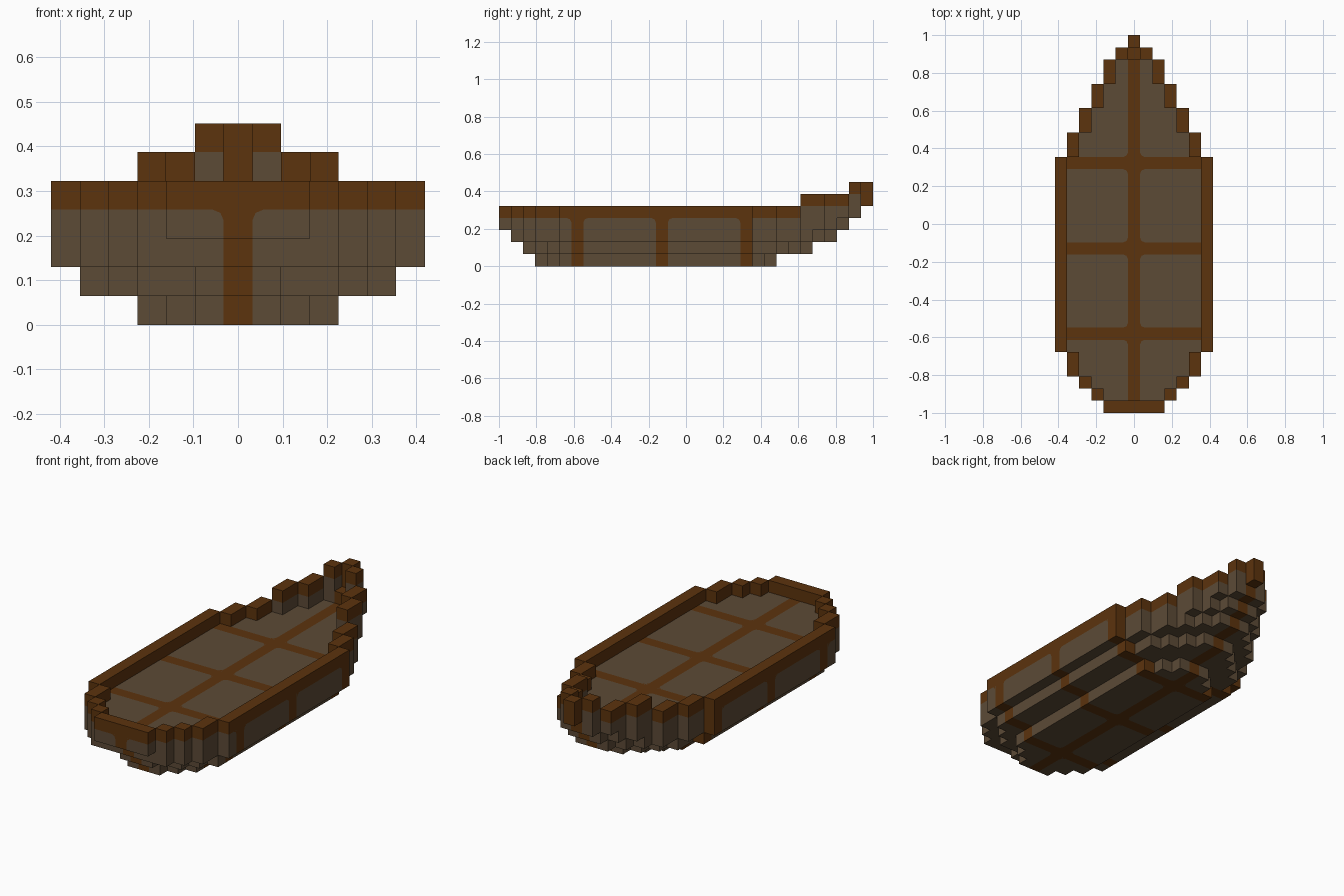
import bpy
import bmesh
from mathutils import Vector

if "Cube" in bpy.data.objects:
    bpy.data.objects.remove(bpy.data.objects["Cube"])

U = 2 / 31                  # size of one block
RIBS = (6, 13, 20)          # rows that carry a dark cross rib


def material(name, rgb):
    m = bpy.data.materials.new(name)
    m.use_nodes = True
    m.diffuse_color = (*rgb, 1)
    bsdf = next(n for n in m.node_tree.nodes if n.type == 'BSDF_PRINCIPLED')
    bsdf.inputs["Base Color"].default_value = (*rgb, 1)
    bsdf.inputs["Roughness"].default_value = 0.9
    return m


MATS = [material("weathered_plank", (0.107, 0.069, 0.037)),
        material("dark_brown_wood", (0.107, 0.033, 0.004))]


def make_object(name, bm):
    mesh = bpy.data.meshes.new(name)
    bm.to_mesh(mesh)
    bm.free()
    for m in MATS:
        mesh.materials.append(m)
    ob = bpy.data.objects.new(name, mesh)
    bpy.context.collection.objects.link(ob)
    return ob


def widths(*runs):
    """Half width in blocks for each row, from (first row, last row, half width)."""
    return {j: w for a, b, w in runs for j in range(a, b + 1)}


def slab(k, plan):
    return {(i, j, k) for j, w in plan.items() for i in range(-w, w + 1)}


# Plans of the hull steps, keel upward
PLANS = [
    widths((3, 3, 1), (4, 4, 2), (5, 20, 3), (21, 21, 2), (22, 22, 1)),
    widths((2, 2, 1), (3, 3, 3), (4, 4, 4), (5, 20, 5), (21, 22, 4),
           (23, 23, 3), (24, 24, 2), (25, 25, 1)),
    widths((1, 1, 3), (2, 2, 4), (3, 4, 5), (5, 20, 6), (21, 22, 5),
           (23, 24, 4), (25, 25, 3), (26, 26, 2), (27, 27, 1)),
    widths((0, 0, 2), (1, 1, 3), (2, 2, 4), (3, 4, 5), (5, 20, 6), (21, 22, 5),
           (23, 24, 4), (25, 26, 3), (27, 27, 2), (28, 28, 1)),
]
RIM = widths((0, 0, 2), (1, 1, 3), (2, 2, 4), (3, 4, 5), (5, 20, 6), (21, 22, 5),
             (23, 24, 4), (25, 26, 3), (27, 28, 2), (29, 29, 1))


def rim(k, first, last):
    return {(s * RIM[j], j, k) for j in range(first, last + 1) for s in (-1, 1)}


hull = set().union(*(slab(k, p) for k, p in enumerate(PLANS)))
gunwale = rim(4, 0, 24) | {(i, 0, 4) for i in range(-2, 3)}
bow_planks = rim(4, 25, 29) | rim(5, 29, 29) | {(0, 29, 4)}
bow_rail = rim(5, 25, 28) | rim(6, 29, 29)
bow_post = {(0, 30, 5), (0, 30, 6)}
ALL = hull | gunwale | bow_planks | bow_rail | bow_post


def ribbed(i, j, k):
    return int(i == 0 or (j in RIBS and k < 4))


def dark(i, j, k):
    return 1


def blocks(name, cells, colour):
    """Outer skin of a set of blocks, merged into large flat faces."""
    bm = bmesh.new()
    verts = {}

    def vert(p):
        if p not in verts:
            verts[p] = bm.verts.new(((p[0] - 0.5) * U, p[1] * U - 1, p[2] * U))
        return verts[p]

    for c in sorted(cells):
        for axis in range(3):
            for side in (0, 1):
                near = list(c)
                near[axis] += 2 * side - 1
                if tuple(near) in ALL:
                    continue
                loop = []
                for a, b in ((0, 0), (1, 0), (1, 1), (0, 1)):
                    p = list(c)
                    p[axis] += side
                    p[(axis + 1) % 3] += a
                    p[(axis + 2) % 3] += b
                    loop.append(vert(tuple(p)))
                f = bm.faces.new(loop if side else loop[::-1])
                f.material_index = colour(*c)
    bmesh.ops.dissolve_limit(bm, angle_limit=0.01, verts=bm.verts[:],
                             edges=bm.edges[:], delimit={'MATERIAL'})
    return make_object(name, bm)


blocks("hull", hull, ribbed)
blocks("gunwale", gunwale, dark)
blocks("bow_planks", bow_planks, ribbed)
blocks("bow_rail", bow_rail, dark)
blocks("bow_post", bow_post, dark)

# Small dark gussets that soften the corners of the plank panels
bm = bmesh.new()
G = 0.024
X, Y, Z = Vector((1, 0, 0)), Vector((0, 1, 0)), Vector((0, 0, 1))


def gusset(corner, u, v, normal):
    o = Vector(corner) + normal * 0.001
    pts = [o, o + u * G, o + (u + v) * G * 0.3, o + v * G]
    if u.cross(v).dot(normal) < 0:
        pts.reverse()
    f = bm.faces.new([bm.verts.new(p) for p in pts])
    f.material_index = 1


for s in (-1, 1):
    for j in RIBS:
        for edge, d in ((j, -1), (j + 1, 1)):
            y = edge * U - 1
            gusset((s * U / 2, y, 4 * U), X * s, Y * d, Z)          # deck
            gusset((s * U / 2, y, 0), X * s, Y * d, -Z)             # bottom
            if edge != 21:
                gusset((s * 6.5 * U, y, 4 * U), Y * d, -Z, X * s)   # sides
    gusset((s * U / 2, -1, 4 * U), X * s, -Z, -Y)                   # stern
make_object("panel_corner_gussets", bm)
